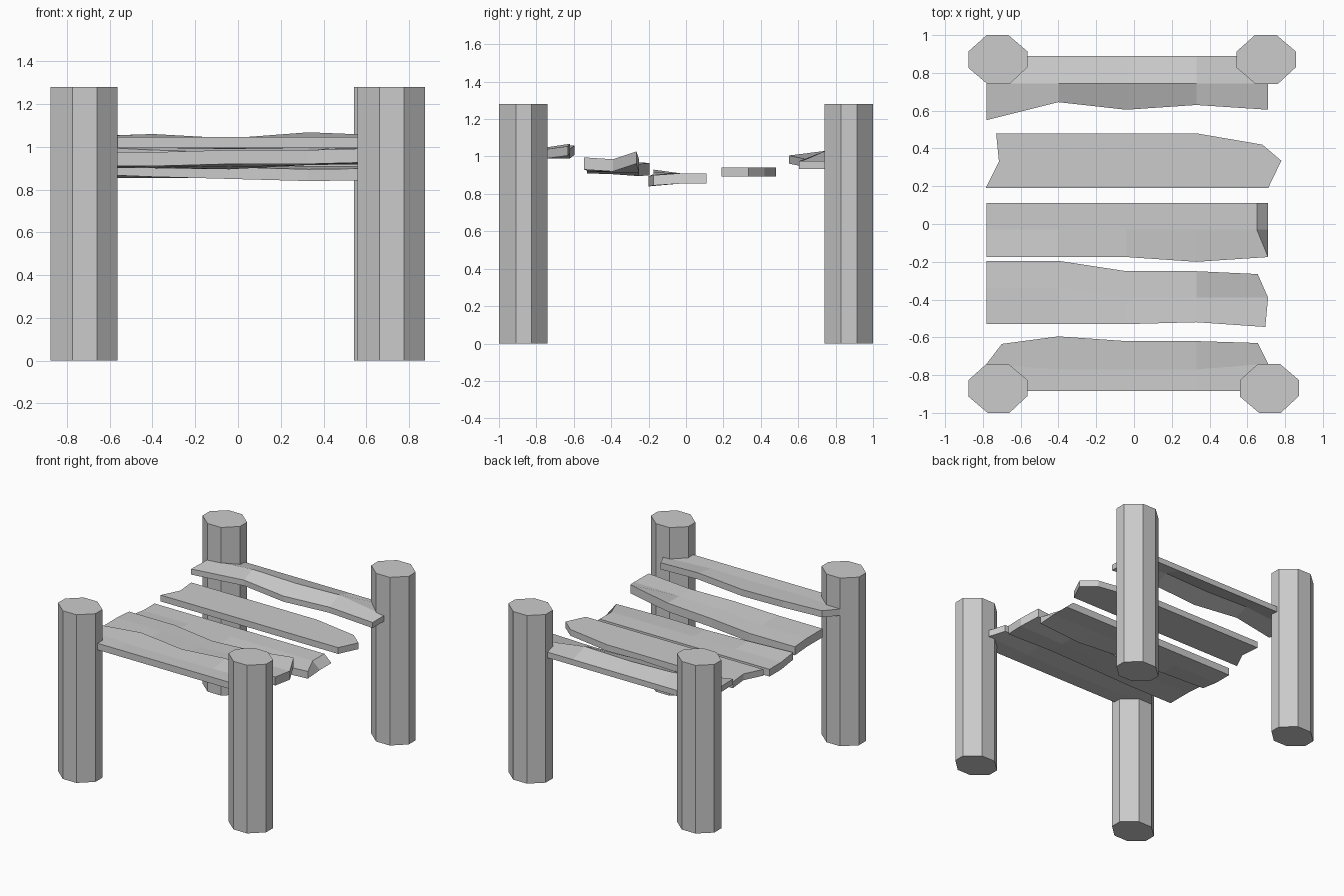
import bpy

if "Cube" in bpy.data.objects:
    bpy.data.objects.remove(bpy.data.objects["Cube"])

INNER = (-0.40, -0.04, 0.33)   # shared inner stations along every plank


def make(name, verts, faces):
    me = bpy.data.meshes.new(name)
    me.from_pydata(verts, [], faces)
    ob = bpy.data.objects.new(name, me)
    bpy.context.collection.objects.link(ob)
    import bmesh
    bm = bmesh.new()
    bm.from_mesh(me)
    bmesh.ops.recalc_face_normals(bm, faces=bm.faces)
    bm.to_mesh(me)
    bm.free()
    return ob


def post(name, cx, cy):
    prof = [(-.06, .13), (.055, .13), (.157, .043), (.157, -.04),
            (.06, -.13), (-.055, -.13), (-.157, -.043), (-.157, .043)]
    n = len(prof)
    verts = [(cx + x, cy + y, z) for z in (0, 1.28) for x, y in prof]
    faces = [tuple(range(n)), tuple(range(n, 2 * n))]
    faces += [(i, (i + 1) % n, n + (i + 1) % n, n + i) for i in range(n)]
    return make(name, verts, faces)


def plank(name, rows, thick, slant=(0, 0, 0)):
    """rows = front, middle, back; each (x_left, x_right, five ys, five top zs)."""
    top, bottom = [], []
    for (xl, xr, ys, zs), s in zip(rows, slant):
        for i, x in enumerate((xl, *INNER, xr)):
            top.append((x - (s if i == 4 else 0), ys[i], zs[i]))
            bottom.append((x, ys[i], zs[i] - thick))
    faces = []
    for j in range(2):
        for i in range(4):
            a = j * 5 + i
            q = (a, a + 1, a + 6, a + 5)
            faces += [q, tuple(k + 15 for k in q)]
    rim = [0, 1, 2, 3, 4, 9, 14, 13, 12, 11, 10, 5]
    faces += [(a, b, b + 15, a + 15) for a, b in zip(rim, rim[1:] + rim[:1])]
    return make(name, top + bottom, faces)


# Corner posts
post("front_left_post", -0.72, -0.87)
post("front_right_post", 0.717, -0.87)
post("back_left_post", -0.72, 0.87)
post("back_right_post", 0.70, 0.87)

# Warped planks, front to back
plank("front_plank", [
    (-.78, .71, [-.885] * 5, [1.045] * 5),
    (-.78, .71, [-.74, -.77, -.77, -.77, -.74], [1.045, 1.045, 1.04, 1.045, 1.04]),
    (-.70, .655, [-.635, -.595, -.62, -.62, -.63], [1.05, 1.06, 1.04, 1.068, 1.055]),
], .05)
plank("second_plank", [
    (-.78, .695, [-.53, -.53, -.53, -.52, -.545], [.975, .975, .985, .985, .995]),
    (-.78, .71, [-.34, -.34, -.39, -.39, -.39], [.975, .97, .97, .98, .985]),
    (-.78, .655, [-.195, -.195, -.25, -.25, -.265], [.965, .965, .96, .98, 1.027]),
], .065)
plank("middle_plank", [
    (-.78, .71, [-.175, -.175, -.175, -.20, -.175], [.93, .915, .905, .895, .90]),
    (-.78, .71, [-.03] * 5, [.91] * 5),
    (-.78, .71, [.11] * 5, [.91] * 5),
], .055, (0, .06, .06))
plank("fourth_plank", [
    (-.785, .71, [.19] * 5, [.942] * 5),
    (-.715, .78, [.33, .33, .33, .33, .335], [.942] * 5),
    (-.73, .68, [.48, .48, .48, .48, .42], [.942] * 5),
], .048)
plank("back_plank", [
    (-.78, .71, [.55, .645, .605, .63, .605], [1.005, .985, .975, .98, .975]),
    (-.78, .71, [.745] * 5, [1.0, 1.03, 1.02, 1.03, .975]),
    (-.78, .71, [.89] * 5, [.985] * 5),
], .043)
